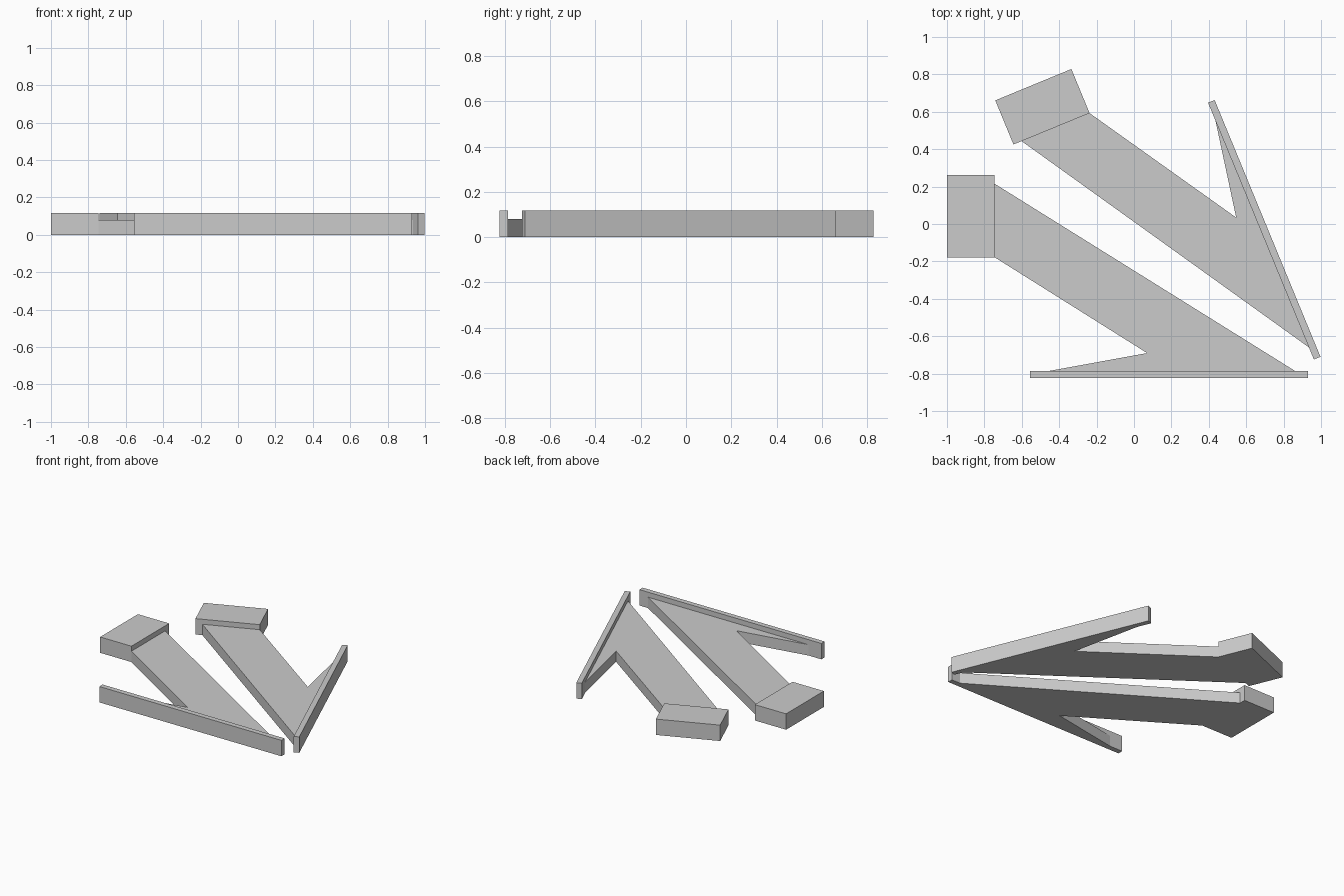
import bpy
import bmesh
from math import radians
from mathutils import Matrix, Vector

cube = bpy.data.objects.get("Cube")
if cube:
    bpy.data.objects.remove(cube)

grey = bpy.data.materials.new("plain grey")
grey.use_nodes = True
colour = (0.6, 0.6, 0.6, 1)
grey.diffuse_color = colour
grey.node_tree.nodes["Principled BSDF"].inputs["Base Color"].default_value = colour

FULL, LOW = 0.117, 0.08


def rect(x0, x1, y0, y1):
    return [(x0, y0), (x1, y0), (x1, y1), (x0, y1)]


def slab(name, outline, height, place):
    """Extrude a flat outline upwards from the ground."""
    bm = bmesh.new()
    face = bm.faces.new([bm.verts.new((x, y, 0)) for x, y in outline])
    top = bmesh.ops.extrude_face_region(bm, geom=[face])["geom"]
    bmesh.ops.translate(bm, vec=(0, 0, height),
                        verts=[g for g in top if isinstance(g, bmesh.types.BMVert)])
    bmesh.ops.transform(bm, matrix=place, verts=bm.verts)
    bmesh.ops.recalc_face_normals(bm, faces=bm.faces)
    mesh = bpy.data.meshes.new(name)
    bm.to_mesh(mesh)
    bm.free()
    mesh.materials.append(grey)
    bpy.context.collection.objects.link(bpy.data.objects.new(name, mesh))


# End block, thin long wall and the lower sloping web that joins them
parts = {
    "end_block": (rect(-1, -0.745, -0.178, 0.262), FULL),
    "long_wall": (rect(-0.555, 0.93, -0.823, -0.785), FULL),
    "sloping_web": ([(-0.745, 0.215), (-0.745, -0.178), (0.07, -0.69),
                     (-0.45, -0.785), (0.86, -0.785)], LOW),
}

# The rear bracket is the front one mirrored and turned about its tip
tip = Vector((0.93, -0.823, 0))
mirrored = (Matrix.Translation((0.997, -0.71, 0))
            @ Matrix.Rotation(radians(-67.6), 4, "Z")
            @ Matrix.Diagonal((1, -1, 1, 1))
            @ Matrix.Translation(-tip))

for side, place in (("front", Matrix.Identity(4)), ("rear", mirrored)):
    for part, (outline, height) in parts.items():
        slab(f"{side}_{part}", outline, height, place)
